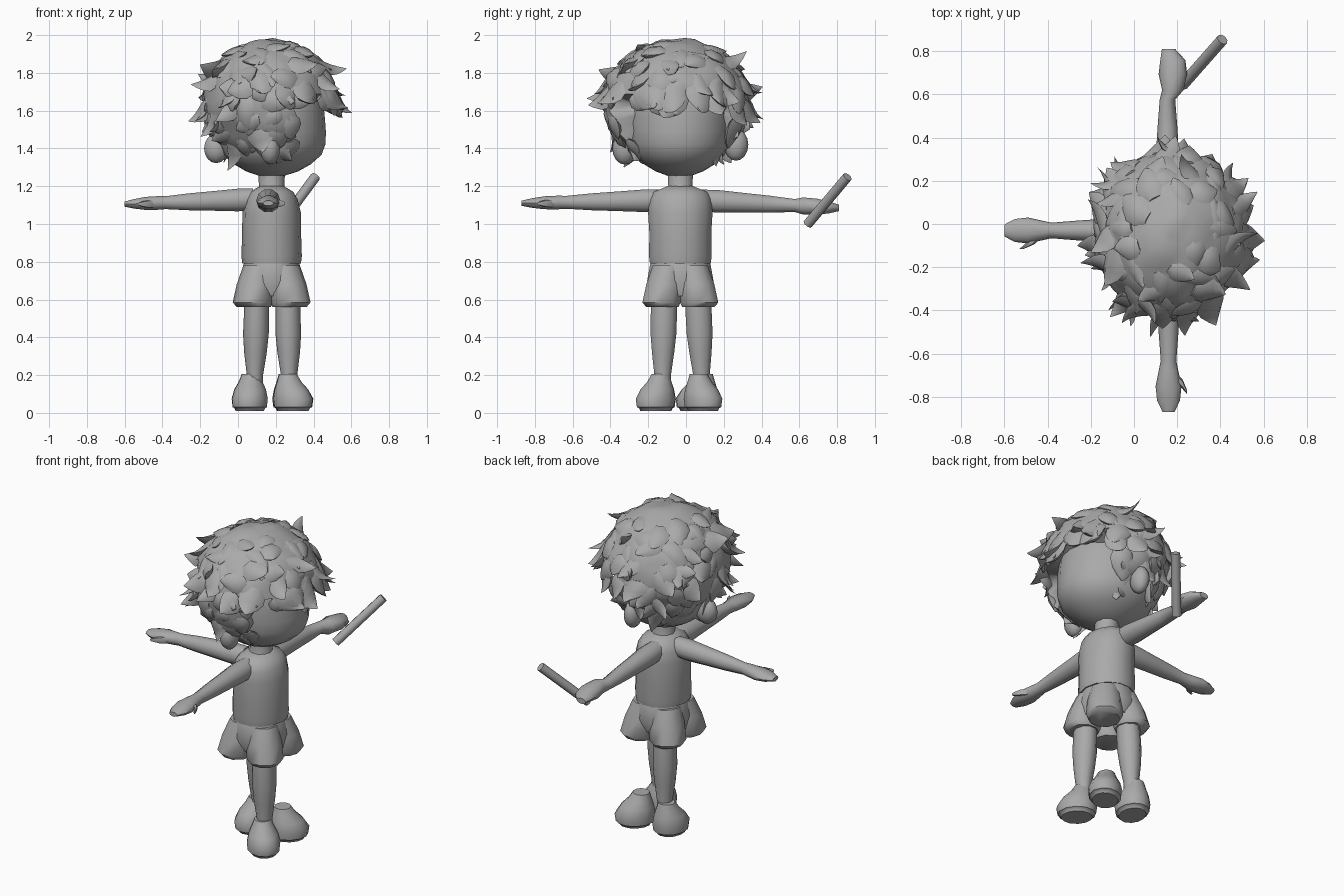
import bpy, bmesh, math, random
from mathutils import Vector, Matrix, noise

if "Cube" in bpy.data.objects:
    bpy.data.objects.remove(bpy.data.objects["Cube"])

random.seed(4)
grey = bpy.data.materials.new("plain grey")
grey.diffuse_color = (0.4, 0.4, 0.4, 1)
grey.use_nodes = True
grey.node_tree.nodes["Principled BSDF"].inputs["Base Color"].default_value = grey.diffuse_color


def finish(name, bm, angle=50):
    bmesh.ops.recalc_face_normals(bm, faces=bm.faces)
    me = bpy.data.meshes.new(name)
    bm.to_mesh(me)
    bm.free()
    ob = bpy.data.objects.new(name, me)
    bpy.context.collection.objects.link(ob)
    me.materials.append(grey)
    bpy.ops.object.select_all(action='DESELECT')
    ob.select_set(True)
    bpy.context.view_layer.objects.active = ob
    bpy.ops.object.shade_smooth_by_angle(angle=math.radians(angle))
    return ob


def add_loft(bm, sections, u, v, sides=10):
    """Capped tube through (centre, radius_u, radius_v) sections."""
    u, v = Vector(u), Vector(v)
    rings = []
    for c, a, b in sections:
        rings.append([bm.verts.new(Vector(c) + u * a * math.cos(t) + v * b * math.sin(t))
                      for t in (2 * math.pi * i / sides for i in range(sides))])
    for r, q in zip(rings, rings[1:]):
        for i in range(sides):
            j = (i + 1) % sides
            bm.faces.new((r[i], r[j], q[j], q[i]))
    bm.faces.new(rings[0])
    bm.faces.new(rings[-1])


def loft(name, sections, u=(1, 0, 0), v=(0, 1, 0), sides=10):
    bm = bmesh.new()
    add_loft(bm, sections, u, v, sides)
    return finish(name, bm)


def ball(name, centre, radii, seg=16, rings=12):
    bm = bmesh.new()
    bmesh.ops.create_uvsphere(bm, u_segments=seg, v_segments=rings, radius=1)
    bm.transform(Matrix.Translation(centre) @ Matrix.Diagonal((*radii, 1)))
    return finish(name, bm)


# Shirt and neck
CX, CY = 0.178, -0.03
loft("shirt", [((CX, CY, z), a, b) for z, a, b in (
    (0.79, .155, .165), (0.83, .16, .17), (0.95, .156, .168), (1.06, .155, .175),
    (1.13, .138, .168), (1.17, .115, .145), (1.2, .065, .07))], sides=14)
loft("neck", [((CX, CY, z), r, r) for z, r in ((1.15, .09), (1.2, .067), (1.29, .072))])

# Shorts with four flared lobes
bm = bmesh.new()
add_loft(bm, [((CX, CY, z), a, b) for z, a, b in (
    (0.62, .15, .155), (0.7, .168, .18), (0.78, .15, .165), (0.81, .14, .155))],
    (1, 0, 0), (0, 1, 0), 14)
for sx in (-1, 1):
    for sy in (-1, 1):
        add_loft(bm, [((CX + sx * d, CY + sy * d, z), r, r) for z, d, r in (
            (0.56, .095, .09), (0.585, .1, .106), (0.68, .085, .1), (0.78, .06, .09))],
            (1, 0, 0), (0, 1, 0), 10)
finish("shorts", bm)

# Legs with a soft calf
for name, top, ankle in (("back_leg", (.1, .062), (.088, .085)),
                         ("front_leg", (.262, -.115), (.272, -.125))):
    secs = []
    for z, a, b in ((.64, .066, .07), (.52, .066, .073), (.42, .068, .072),
                    (.32, .06, .062), (.2, .043, .046), (.13, .043, .045)):
        f = (.64 - z) / .51
        secs.append(((top[0] + (ankle[0] - top[0]) * f, top[1] + (ankle[1] - top[1]) * f, z), a, b))
    loft(name, secs)

# Shoes: centre, toe direction, ankle opening pulled towards the heel
for name, x, y, deg in (("back_shoe", .062, .06, -100), ("front_shoe", .29, -.16, -45),
                        ("loose_shoe", .29, .09, 40)):
    t = Vector((math.cos(math.radians(deg)), math.sin(math.radians(deg)), 0))
    s = Vector((-t.y, t.x, 0))
    c = Vector((x, y, 0))
    loft(name, [(c + t * o + Vector((0, 0, z)), a, b) for z, o, a, b in (
        (.01, 0, .09, .075), (.026, 0, .098, .083), (.03, 0, .11, .092), (.075, 0, .117, .097),
        (.125, -.012, .095, .085), (.165, -.027, .068, .064), (.205, -.035, .048, .049))],
        t, s, 12)


# Arms: path along a direction, with mitten hand and thumb
def arm(name, d, start, length, z_end, thumb_side, fist=False):
    d = Vector(d)
    s = Vector((-d.y, d.x, 0))
    start = Vector(start)
    secs = []
    profile = [(0, .06, .06), (.12, .064, .063), (.3, .055, .055), (.5, .046, .047), (.68, .036, .036),
               (.74, .045, .038), (.84, .06, .036), (.93, .053, .026), (1, .028, .014)]
    for f, a, b in profile:
        c = start + d * length * f
        c.z += (z_end - start.z) * f
        if fist and f > .7:
            a, b = a * 1.1, b * 1.25
            c += s * thumb_side * .025 * (1 if f < .95 else .2)
        secs.append((c, a, b))
    bm = bmesh.new()
    add_loft(bm, secs, s, (0, 0, 1), 10)
    # Thumb
    p = start + d * length * .78 + Vector((0, 0, (z_end - start.z) * .78 - .005))
    k = s * thumb_side
    add_loft(bm, [(p + k * .03, .025, .022), (p + k * .065 + d * .035, .022, .02),
                  (p + k * .085 + d * .07, .01, .01)], d, (0, 0, 1), 6)
    finish(name, bm)


arm("arm_with_stick", (0, 1, 0), (.155, .08, 1.125), .73, 1.085, -1, True)
arm("opposite_arm", (0, -1, 0), (.16, -.13, 1.125), .74, 1.11, 1)
arm("side_arm", (-1, 0, 0), (.08, -.03, 1.13), .68, 1.105, 1)

# Stick
a, b = Vector((.225, .645, 1.0)), Vector((.41, .855, 1.25))
ax = (b - a).normalized()
u = ax.cross(Vector((0, 0, 1))).normalized()
loft("stick", [(a, .027, .027), (b, .027, .027)], u, ax.cross(u), 8)

# Head with full cheeks and a flat chin, and three ears
HC = Vector((.175, -.035, 1.56))
bm = bmesh.new()
bmesh.ops.create_uvsphere(bm, u_segments=20, v_segments=14, radius=1)
for vt in bm.verts:
    n = vt.co
    full = 1 + .14 * max(0, 1 - abs(n.z + .65) / .5)
    chin = .03 * max(0, n.x) * max(0, -n.z)
    vt.co = HC + Vector((n.x * .285 * full + chin, n.y * .272 * full, n.z * .312))
finish("head", bm)
for name, c, r in (("ear_left", (.18, .265, 1.42), (.05, .065, .085)),
                   ("ear_right", (.17, -.325, 1.4), (.055, .065, .085)),
                   ("ear_side", (-.115, -.04, 1.4), (.068, .055, .078))):
    ball(name, c, r, 10, 8)

# Bumpy hair cap, sunk behind the face on the +x side
C, R = Vector((.17, -.05, 1.64)), Vector((.352, .39, .343))


def is_face(n):
    return n.x > .45 and n.z < .08 or n.z < -.9


def surface(n, k=1):
    # the cap narrows towards the nape
    w = 1 - .1 * max(0, -n.z - .2)
    return C + Vector((n.x * R.x * w, n.y * R.y * w, n.z * R.z)) * k


bm = bmesh.new()
bmesh.ops.create_icosphere(bm, subdivisions=4, radius=1)
for vt in bm.verts:
    n = vt.co.normalized()
    vt.co = surface(n, .68 if is_face(n) else .99 + .06 * noise.noise(n * 4))
finish("hair_cap", bm, 60)

# Broad locks lying along the cap, with tips flicking outwards
bm = bmesh.new()


def lock(n, length, width, lift, twist):
    t = Vector((0, 0, -1)) + n * n.z
    t = t.normalized() if t.length > .05 else n.orthogonal().normalized()
    t = Matrix.Rotation(twist, 3, n) @ t
    s = n.cross(t).normalized()
    bend = random.uniform(-.4, .4) * length
    secs = []
    for f, w in ((0, .5), (.25, .95), (.5, 1), (.72, .75), (.9, .35), (1, .03)):
        # drop each section onto the cap, then lift the tip
        q = surface((n + t * length * f / .36).normalized(), 1)
        c = q + n * (lift * f ** 3 - .014) + s * bend * f * f
        secs.append((c, width * w, width * .4 * w))
    add_loft(bm, secs, s, n, 6)


golden = math.pi * (3 - math.sqrt(5))
N = 150
for i in range(N):
    z = .94 - 1.74 * i / N
    r = math.sqrt(1 - z * z)
    ang = golden * i + random.uniform(-.2, .2)
    n = Vector((r * math.cos(ang), r * math.sin(ang), z))
    if is_face(n):
        continue
    low = max(0, -z - .3)
    lock(n, random.uniform(.12, .22) * (1 - .8 * low), random.uniform(.04, .075),
         random.uniform(.01, .12) * (.4 if z > .7 else 1), random.uniform(-1.5, 1.5))

# Large fringe locks over the forehead
for y, z, tw, ln in ((-.55, .3, .5, .16), (-.2, .3, -.5, .16), (.05, .33, -.3, .27),
                     (.4, .3, -.5, .17), (.65, .25, .3, .15)):
    lock(Vector((1, y, z)).normalized(), ln, .08, .07, tw)
finish("hair_locks", bm, 50)
